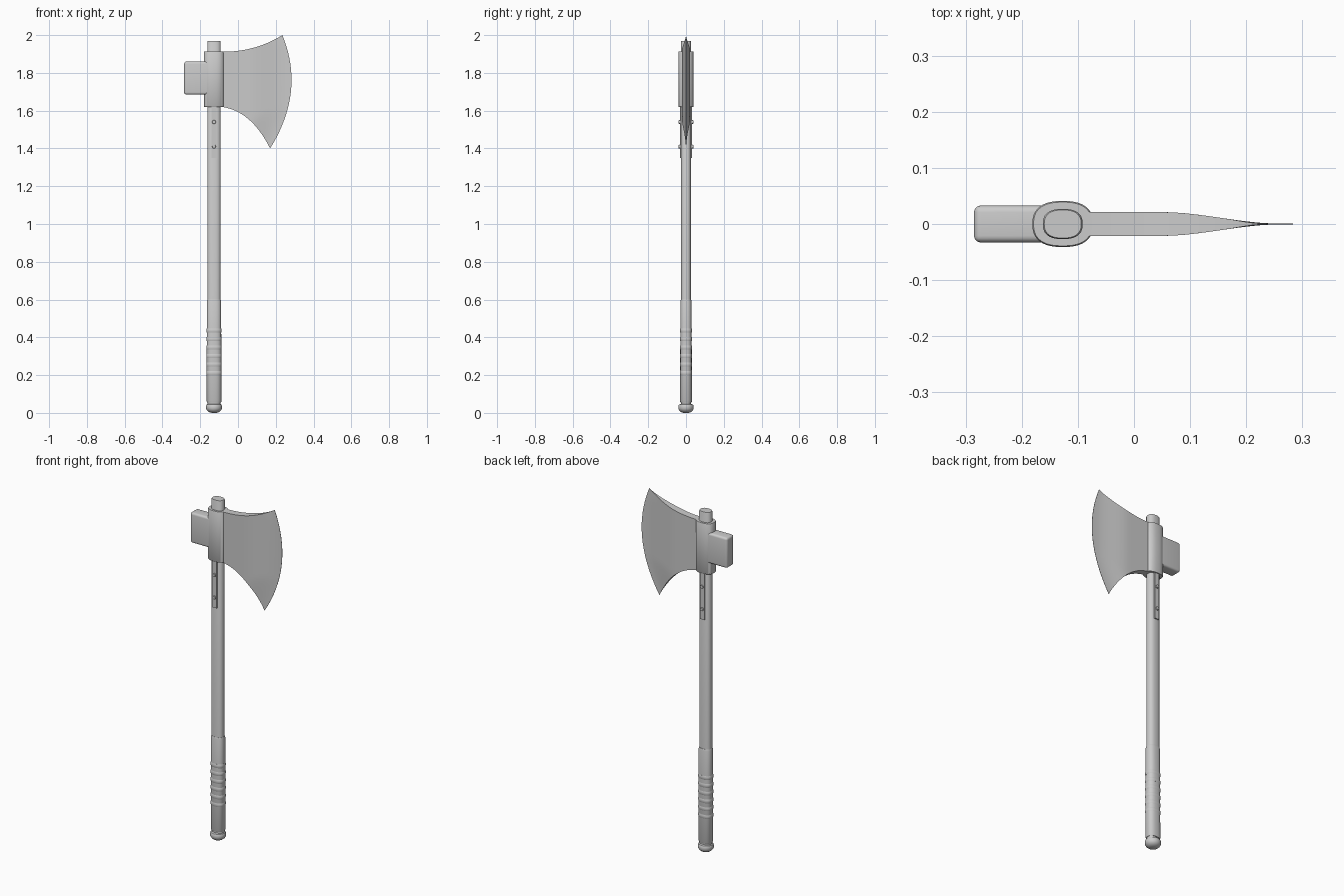
import bpy, bmesh, math
from mathutils import Vector

cube = bpy.data.objects.get("Cube")
if cube:
    bpy.data.objects.remove(cube, do_unlink=True)

AXIS = -0.127  # x of the handle centre line

steel = bpy.data.materials.new("plain_grey")
steel.use_nodes = True
grey = (0.6, 0.6, 0.6, 1)
steel.diffuse_color = grey
steel.node_tree.nodes["Principled BSDF"].inputs["Base Color"].default_value = grey


def finish(name, bm, angle=35):
    bmesh.ops.recalc_face_normals(bm, faces=bm.faces)
    mesh = bpy.data.meshes.new(name)
    bm.to_mesh(mesh)
    bm.free()
    mesh.materials.append(steel)
    obj = bpy.data.objects.new(name, mesh)
    bpy.context.collection.objects.link(obj)
    bpy.ops.object.select_all(action='DESELECT')
    obj.select_set(True)
    bpy.context.view_layer.objects.active = obj
    bpy.ops.object.shade_smooth_by_angle(angle=math.radians(angle))
    return obj


def rounded(value, power):
    return math.copysign(abs(value) ** power, value)


def loft(name, sections, power=0.8, sides=40):
    """Oval column through sections of (z, half width, half depth)."""
    bm = bmesh.new()
    rings = []
    for z, hx, hy in sections:
        angles = [2 * math.pi * i / sides for i in range(sides)]
        rings.append([bm.verts.new((AXIS + hx * rounded(math.cos(a), power),
                                    hy * rounded(math.sin(a), power), z)) for a in angles])
    for low, high in zip(rings, rings[1:]):
        for i in range(sides):
            j = (i + 1) % sides
            bm.faces.new((low[i], low[j], high[j], high[i]))
    bm.faces.new(rings[0])
    bm.faces.new(rings[-1])
    return finish(name, bm)


def box(name, low, high, bevel=0):
    bm = bmesh.new()
    bmesh.ops.create_cube(bm, size=1)
    low, high = Vector(low), Vector(high)
    for v in bm.verts:
        v.co = (low + high) / 2 + v.co * (high - low)
    if bevel:
        outer = [e for e in bm.edges if any(v.co.x == min(w.co.x for w in bm.verts) for v in e.verts)]
        bmesh.ops.bevel(bm, geom=outer, offset=bevel, segments=4, profile=0.5, affect='EDGES')
    return finish(name, bm)


# Handle, grip and pommel
loft("handle", [(0.03, 0.034, 0.026), (1.965, 0.0355, 0.027), (1.97, 0.033, 0.025)])
loft("grip", [(0.055, 0.036, 0.029), (0.06, 0.039, 0.031), (0.59, 0.038, 0.03), (0.6, 0.035, 0.027)])
loft("pommel", [(0, 0.012, 0.012), (0.004, 0.026, 0.026), (0.012, 0.036, 0.036), (0.022, 0.042, 0.041),
                (0.036, 0.042, 0.041), (0.044, 0.039, 0.037), (0.047, 0.034, 0.03)], power=1)

# Shallow ridges on the grip
for i in range(6):
    z = 0.2 + 0.045 * i
    loft(f"grip_ridge_{i + 1}", [(z, 0.0385, 0.0305), (z + 0.006, 0.0405, 0.0325),
                                 (z + 0.016, 0.0405, 0.0325), (z + 0.022, 0.0385, 0.0305)])

# Head: socket and hammer poll
loft("socket", [(1.62, 0.052, 0.039), (1.623, 0.054, 0.041), (1.908, 0.054, 0.041), (1.912, 0.052, 0.039)])
box("poll", (-0.285, -0.033, 1.685), (AXIS - 0.037, 0.033, 1.86), bevel=0.012)

# Langets and their rivets, front and back
for side, label in ((-1, "front"), (1, "back")):
    ys = sorted((side * 0.02, side * 0.033))
    box(f"{label}_langet", (AXIS - 0.013, ys[0], 1.35), (AXIS + 0.013, ys[1], 1.63))
    for z, place in ((1.41, "lower"), (1.54, "upper")):
        bm = bmesh.new()
        bmesh.ops.create_cone(bm, cap_ends=True, segments=20, radius1=0.011, radius2=0.009, depth=0.02)
        for v in bm.verts:
            x, y, h = v.co
            v.co = (AXIS + x, side * (0.03 + h), z + y)
        finish(f"{label}_{place}_rivet", bm)


def curve(points, t):
    a, b, c = (Vector(p) for p in points)
    return a * (1 - t) ** 2 + b * 2 * t * (1 - t) + c * t * t


# Blade: flared sheet between two curves, thinning to a bowed edge
TOP = ((-0.088, 1.912), (0.09, 1.91), (0.235, 2.0))
BOTTOM = ((-0.088, 1.62), (0.07, 1.6), (0.17, 1.4))
COLS, ROWS = 24, 20
bm = bmesh.new()
sheets = []
for side in (-1, 1):
    grid = []
    for c in range(COLS + 1):
        u = c / COLS
        low, high = curve(BOTTOM, u), curve(TOP, u)
        column = []
        for r in range(ROWS + 1):
            v = r / ROWS
            p = low.lerp(high, v)
            x = p.x + 0.31 * v * (1 - v) * u * u
            s = min(max((x - 0.05) / 0.21, (u - 0.5) / 0.5, 0), 1)
            thick = 0.0205 * (1 - s * s * (3 - 2 * s)) + 0.0006
            column.append(bm.verts.new((x, side * thick, p.y)))
        grid.append(column)
    for a, b in zip(grid, grid[1:]):
        for r in range(ROWS):
            bm.faces.new((a[r], b[r], b[r + 1], a[r + 1]))
    sheets.append(grid)


def border(grid):
    return ([col[0] for col in grid] + grid[-1][1:]
            + [col[-1] for col in grid[-2::-1]] + grid[0][-2:0:-1])


front, back = (border(g) for g in sheets)
for i in range(len(front)):
    j = (i + 1) % len(front)
    bm.faces.new((front[i], front[j], back[j], back[i]))
finish("blade", bm)
